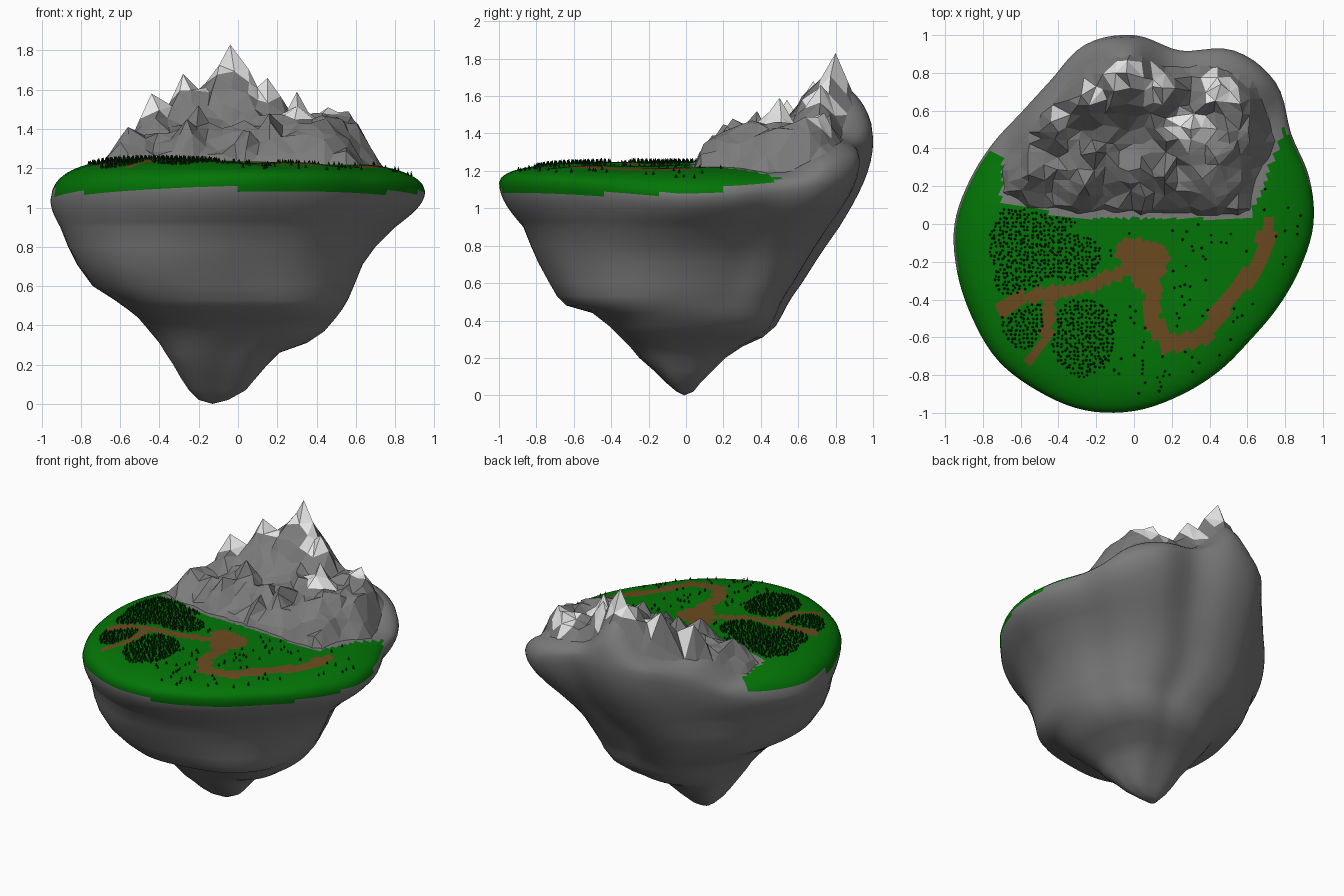
import bpy, bmesh, math, random
from mathutils import Vector, noise

random.seed(4)
if "Cube" in bpy.data.objects:
    bpy.data.objects.remove(bpy.data.objects["Cube"], do_unlink=True)


def material(name, colour):
    m = bpy.data.materials.new(name)
    m.use_nodes = True
    m.diffuse_color = (*colour, 1)
    bsdf = next(n for n in m.node_tree.nodes if n.type == "BSDF_PRINCIPLED")
    bsdf.inputs["Base Color"].default_value = (*colour, 1)
    bsdf.inputs["Roughness"].default_value = 0.9
    return m


rock = material("grey rock", (0.2, 0.2, 0.2))
grass = material("grass green", (0.001, 0.18, 0.002))
dirt = material("dirt brown", (0.15, 0.07, 0.014))
snow = material("snow white", (0.8, 0.8, 0.8))
pine = material("pine green", (0.001, 0.02, 0.002))


def finish(name, bm, materials, smooth=None):
    bmesh.ops.recalc_face_normals(bm, faces=bm.faces)
    mesh = bpy.data.meshes.new(name)
    bm.to_mesh(mesh)
    bm.free()
    obj = bpy.data.objects.new(name, mesh)
    bpy.context.collection.objects.link(obj)
    for m in materials:
        mesh.materials.append(m)
    if smooth:
        bpy.ops.object.select_all(action="DESELECT")
        obj.select_set(True)
        bpy.context.view_layer.objects.active = obj
        bpy.ops.object.shade_smooth_by_angle(angle=math.radians(smooth))


def step(a, b, v):
    t = min(1, max(0, (v - a) / (b - a)))
    return t * t * (3 - 2 * t)


def rough(x, y, scale, seed=0):
    return noise.noise(Vector((x * scale, y * scale, seed + 0.37)))


# Island outline: radius at even angles, smoothly interpolated
RADII = [.95, .96, .96, 1.06, 1.06, .95, 1, .985, .88, .84, .86, .9,
         .95, .97, .99, 1.02, 1.02, 1.02, .99, .94, .9, .87, .88, .91]


def outline(a):
    n = len(RADII)
    f = (a / math.tau * n) % n
    i, t = int(f), f % 1
    p, q, r, s = (RADII[(i + k) % n] for k in (-1, 0, 1, 2))
    return q + t / 2 * (r - p + t * (2 * p - 5 * q + 4 * r - s + t * (3 * (q - r) + s - p)))


def rim_height(a):
    back = math.degrees(a) % 360 - 95
    return 1.05 + 0.025 * math.cos(a) + 0.09 * max(0, -math.sin(a)) + 0.32 * math.exp(-(back / 45) ** 2)


def side_inset(x, y):
    return min(x + 0.7, 0.62 + (y - 0.05) * 0.38 - x)


def inset(x, y):
    """Distance inside the foot of the mountains."""
    return min(y - 0.03 - 0.2 * max(0, -x - 0.3), side_inset(x, y))


def rho_of(x, y):
    return math.hypot(x, y) / outline(math.atan2(y, x))


def top(x, y):
    """Height of the smooth upper surface: meadow in front, rock shoulder behind."""
    meadow = 1.235 - 0.02 * x + 0.01 * rough(x, y, 3)
    ridge = 1.43 + 0.37 * math.exp(-((x + 0.05) / 0.16) ** 2)
    rise = step(0.5, 0.85, y + 0.7 * max(0, -x - 0.1)) * step(0, 0.2, side_inset(x, y))
    h = meadow + (ridge - meadow) * rise
    rim = rim_height(math.atan2(y, x))
    power = 6 - 2.3 * step(0.4, 0.8, y)
    return rim + (h - rim) * math.sqrt(max(0, 1 - min(1, rho_of(x, y)) ** power))


# Dirt tracks as polylines with a half width
TRACKS = [
    (.035, [(-.7, -.45), (-.55, -.38), (-.3, -.35), (-.1, -.27), (.05, -.2)]),
    (.03, [(-.45, -.38), (-.45, -.55), (-.54, -.73)]),
    (.08, [(-.02, -.15), (.11, -.18), (.06, -.28)]),
    (.045, [(.1, -.35), (.09, -.5), (.18, -.64), (.36, -.6), (.5, -.4), (.66, -.22)]),
    (.03, [(.6, -.3), (.68, -.2), (.68, -.06)]),
    (.03, [(.68, -.2), (.72, -.12), (.71, 0)]),
]


def track_gap(x, y):
    p, best = Vector((x, y)), 9
    for width, pts in TRACKS:
        for a, b in zip(pts, pts[1:]):
            a, b = Vector(a), Vector(b)
            t = min(1, max(0, (p - a).dot(b - a) / (b - a).length_squared))
            best = min(best, (p - a.lerp(b, t)).length - width)
    return best


# Island body: hanging rock rings, rim rings, then the top surface
LEVELS = [  # z, x range, y range
    (.02, -.2, -.05, -.05, .04), (.07, -.25, .04, -.11, .08), (.13, -.29, .09, -.17, .14),
    (.2, -.33, .15, -.25, .21), (.26, -.37, .21, -.3, .3), (.31, -.4, .35, -.35, .41),
    (.37, -.45, .44, -.41, .48), (.44, -.51, .5, -.5, .52), (.48, -.56, .53, -.64, .54),
    (.53, -.63, .56, -.69, .57), (.6, -.74, .59, -.73, .62), (.71, -.82, .635, -.79, .69),
    (.8, -.865, .7, -.83, .75), (.9, -.905, .8, -.87, .82)]
SEG = 120
angles = [math.tau * i / SEG for i in range(SEG)]
rim = [Vector((outline(a) * math.cos(a), outline(a) * math.sin(a), rim_height(a))) for a in angles]
rings = []
for z, x0, x1, y0, y1 in LEVELS:
    w = 1 - z
    shape = []
    for a in angles:
        lobe = 1 + w * (0.05 * math.cos(3 * (a - math.radians(225))) - 0.08 * math.cos(4 * a))
        r = lobe * (w + (1 - w) * outline(a))
        shape.append((r * math.cos(a), r * math.sin(a)))
    xs, ys = [p[0] for p in shape], [p[1] for p in shape]
    fit = lambda v, vs, lo, hi: lo + (hi - lo) * (v - min(vs)) / (max(vs) - min(vs))
    rings.append([Vector((fit(x, xs, x0, x1), fit(y, ys, y0, y1), z)) for x, y in shape])
neck = rings[-1]
for k in range(1, 9):
    t = k / 8
    ease = math.sin(t * math.pi / 2)
    rings.append([Vector((n.x + (r.x - n.x) * ease, n.y + (r.y - n.y) * ease, n.z + (r.z - n.z) * t))
                  for n, r in zip(neck, rim)])
for k in range(1, 32):
    s = 1 - (k / 32) ** 1.3
    rings.append([Vector((r.x * s, r.y * s, top(r.x * s, r.y * s))) for r in rim])

bm = bmesh.new()
loops = [[bm.verts.new(p) for p in ring] for ring in rings]
for low, high in zip(loops, loops[1:]):
    for i in range(SEG):
        j = (i + 1) % SEG
        bm.faces.new((low[i], low[j], high[j], high[i]))
for loop, tip in ((loops[0], (-.13, -.01, 0)), (loops[-1], (0, 0, top(0, 0)))):
    v = bm.verts.new(tip)
    for i in range(SEG):
        bm.faces.new((loop[i], loop[(i + 1) % SEG], v))
for f in bm.faces:
    x, y, z = f.calc_center_median()
    limit = 0.37 if x < 0 else 0.52
    edge = 1.075 + 0.03 * math.exp(-((x + 0.2) / 0.3) ** 2) + 0.17 * max(0, y - 0.05)
    if z > edge and y < limit and inset(x, y) < 0:
        f.material_index = 2 if track_gap(x, y) < 0 else 1
finish("floating_island", bm, [rock, grass, dirt], 40)

# Faceted mountains: a jittered grid raised to a rough mass with broad peaks
SNOWY = [(-.04, .8, 1.83, .18), (-.28, .68, 1.68, .1), (-.44, .54, 1.58, .1),  # last value: snow depth
         (.15, .72, 1.66, .13), (.3, .5, 1.59, .16), (.46, .74, 1.51, .12)]
BARE = [(-.56, .26, 1.41), (-.26, .2, 1.45), (-.2, .38, 1.52), (.06, .14, 1.39), (.16, .25, 1.48),
        (.4, .2, 1.41), (.53, .4, 1.45), (-.13, .62, 1.6), (.05, .62, 1.58)]
PEAKS = [p[:3] for p in SNOWY] + BARE


def mountain(x, y):
    if inset(x, y) <= 0:
        return 1.16
    h = 1.2 + 0.17 * min(step(-.05, .28, inset(x, y)), step(-.05, .3, side_inset(x, y)))
    h += 0.16 * max(0, y - 0.1) + 0.1 * rough(x, y, 5, 2) + random.uniform(-.025, .025)
    for px, py, pz in PEAKS:
        h = max(h, pz - 1.35 * math.hypot(x - px, y - py) + random.uniform(-.03, .01))
    sink = step(0.81, 0.91, rho_of(x, y))
    return h + (top(x, y) - 0.02 - h) * sink


bm = bmesh.new()
NX, NY = 25, 14
grid = []
for j in range(NY):
    row = []
    for i in range(NX):
        x = -0.74 + 1.56 * i / (NX - 1) + random.uniform(-.02, .02)
        y = 0.02 + 0.9 * j / (NY - 1) + (random.uniform(-.02, .02) if j else 0)
        row.append(bm.verts.new((x, y, mountain(x, y))))
    grid.append(row)
for p in PEAKS:
    nearest = min(bm.verts, key=lambda v: (v.co.xy - Vector(p[:2])).length)
    nearest.co = p
for j in range(NY - 1):
    for i in range(NX - 1):
        bm.faces.new((grid[j][i], grid[j][i + 1], grid[j + 1][i + 1], grid[j + 1][i]))
bmesh.ops.triangulate(bm, faces=bm.faces)
buried = [f for f in bm.faces if all(v.co.z < top(v.co.x, v.co.y) - 0.01 for v in f.verts)
          or any(rho_of(v.co.x, v.co.y) > 0.97 for v in f.verts)]
bmesh.ops.delete(bm, geom=buried, context="FACES")
for f in bm.faces:
    c = f.calc_center_median()
    for px, py, pz, depth in SNOWY:
        if math.hypot(c.x - px, c.y - py) < 0.11 and c.z > pz - depth:
            f.material_index = 1
finish("mountains", bm, [rock, snow])

# Pine trees: dense groves on one side, scattered singles on the other
GROVES = [(-.57, -.1, .2, .22), (-.36, -.17, .19, .13), (-.62, -.28, .13, .11), (-.5, .02, .19, .08),
          (-.58, -.52, .12, .14), (-.27, -.6, .17, .21)]
spots = []
for i in range(36):
    for j in range(46):
        x = -0.8 + 0.022 * i + random.uniform(-.007, .007)
        y = -0.85 + 0.022 * j + random.uniform(-.007, .007)
        if any(((x - gx) / rx) ** 2 + ((y - gy) / ry) ** 2 < 1 for gx, gy, rx, ry in GROVES):
            spots.append((x, y))
for _ in range(170):
    spots.append((random.uniform(-.15, .9), random.uniform(-.9, .2)))
bm = bmesh.new()
for x, y in spots:
    if rho_of(x, y) > 0.93 or track_gap(x, y) < 0.005 or inset(x, y) > -0.01:
        continue
    z, r, h = top(x, y), random.uniform(.007, .009), random.uniform(.016, .024)
    base = [bm.verts.new((x + r * math.cos(a), y + r * math.sin(a), z - 0.003))
            for a in (math.tau * k / 5 for k in range(5))]
    tip = bm.verts.new((x, y, z + h))
    bm.faces.new(base[::-1])
    for k in range(5):
        bm.faces.new((base[k], base[(k + 1) % 5], tip))
finish("pine_trees", bm, [pine])
